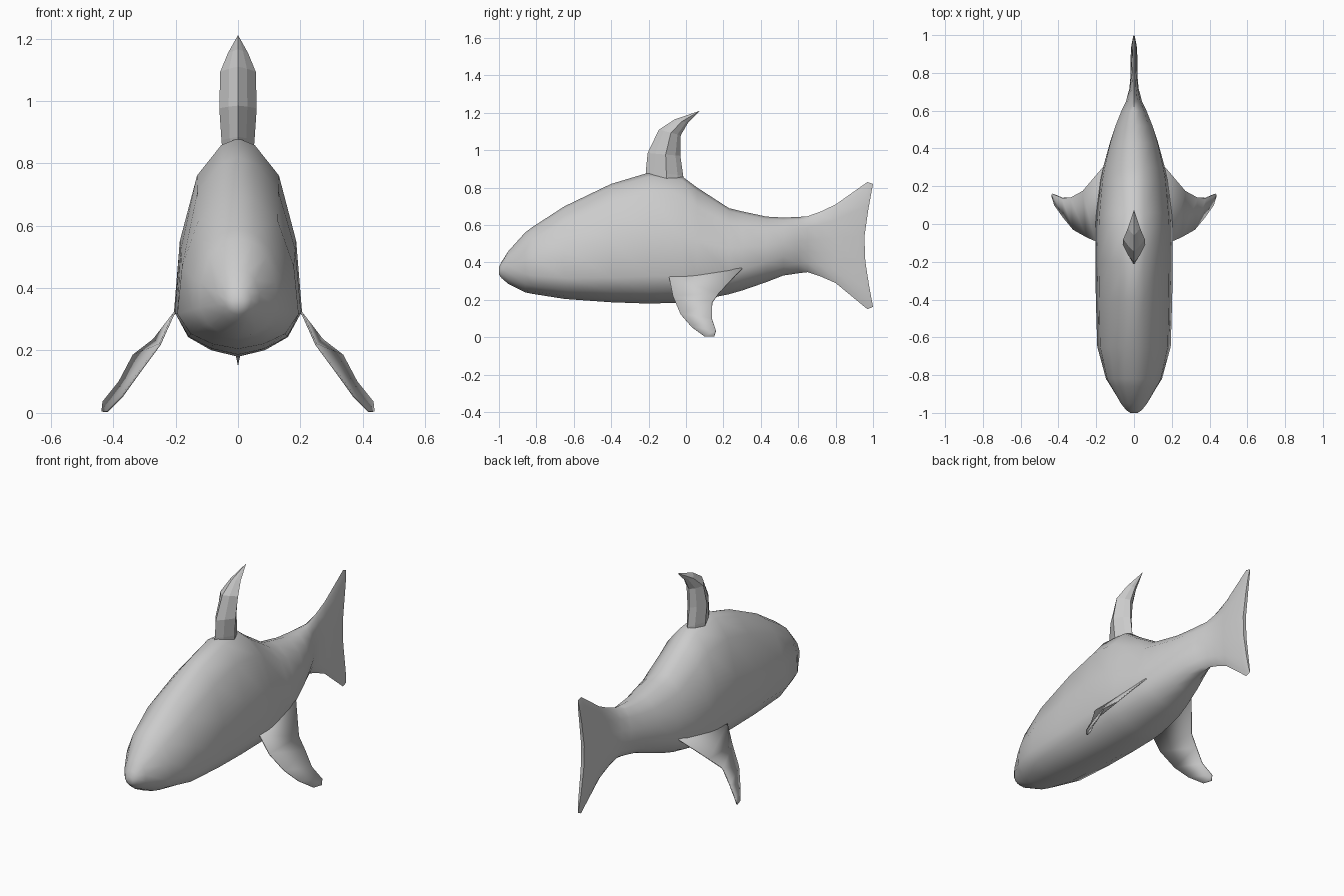
import bpy, math

if "Cube" in bpy.data.objects:
    bpy.data.objects.remove(bpy.data.objects["Cube"])

grey = bpy.data.materials.new("plain_grey")
grey.diffuse_color = (0.6, 0.6, 0.6, 1)
grey.use_nodes = True
grey.node_tree.nodes["Principled BSDF"].inputs["Base Color"].default_value = grey.diffuse_color


def make(name, verts, faces, smooth=None):
    me = bpy.data.meshes.new(name)
    me.from_pydata(verts, [], faces)
    me.materials.append(grey)
    ob = bpy.data.objects.new(name, me)
    bpy.context.collection.objects.link(ob)
    bpy.ops.object.select_all(action='DESELECT')
    ob.select_set(True)
    bpy.context.view_layer.objects.active = ob
    bpy.ops.object.mode_set(mode='EDIT')
    bpy.ops.mesh.select_all(action='SELECT')
    bpy.ops.mesh.normals_make_consistent(inside=False)
    bpy.ops.object.mode_set(mode='OBJECT')
    if smooth:
        bpy.ops.object.shade_smooth_by_angle(angle=math.radians(smooth))
    return ob


def loft(name, rings, smooth=None):
    n = len(rings[0])
    verts = [p for r in rings for p in r]
    faces = [(i * n + j, i * n + (j + 1) % n, (i + 1) * n + (j + 1) % n, (i + 1) * n + j)
             for i in range(len(rings) - 1) for j in range(n)]
    faces.append(tuple(range(n)))
    last = (len(rings) - 1) * n
    # close the far end with strips across the two mirrored halves
    for j in range(n // 2):
        a, b, c, d = j, j + 1, (n - j - 1) % n, (n - j) % n
        quad = []
        for k in (a, b, c, d):
            if last + k not in quad:
                quad.append(last + k)
        faces.append(tuple(quad))
    return make(name, verts, faces, smooth)


# Body and tail: y, top, bottom, half width, roundness, notch of trailing edge
stations = [
    (-1.00, .375, .335, .02, 1, 0), (-.985, .405, .315, .042, 1, 0),
    (-.95, .46, .285, .07, .9, 0), (-.86, .56, .24, .125, .6, 0),
    (-.82, .59, .232, .15, .4, 0), (-.65, .70, .205, .195, .1, 0),
    (-.40, .82, .187, .202, 0, 0), (-.20, .88, .18, .205, 0, 0),
    (-.02, .86, .185, .205, 0, 0), (.06, .80, .195, .20, 0, 0),
    (.23, .69, .23, .18, .2, 0), (.30, .673, .25, .165, .35, 0),
    (.43, .645, .295, .13, .6, 0), (.52, .64, .33, .10, .8, 0),
    (.60, .643, .342, .066, 1, 0), (.65, .647, .348, .042, 1, 0),
    (.72, .672, .325, .024, 1, 0), (.80, .71, .29, .018, 1, .01),
    (.97, .83, .15, .017, 1, .05), (1.00, .82, .163, .010, 1, .05),
]
# pear-shaped and round half sections, as width and height fractions
pear = [(0, 1), (.26, .97), (.64, .83), (.91, .53), (1, .21), (.78, .09), (.42, .03), (0, 0)]
oval = [(0, 1), (.45, .95), (.8, .8), (1, .57), (.97, .37), (.75, .17), (.42, .05), (0, 0)]
rings = []
for y, top, bot, w, t, notch in stations:
    half = []
    for (pw, ph), (ow, oh) in zip(pear, oval):
        fw, fh = pw + (ow - pw) * t, ph + (oh - ph) * t
        half.append((fw * w, y - notch * (1 - abs(2 * fh - 1) ** 1.3), bot + (top - bot) * fh))
    rings.append(half + [(-x, yy, z) for x, yy, z in half[-2:0:-1]])
loft("body_and_tail", rings, 60)

# Dorsal fin: faceted curved horn; front (y, z), rear (y, z), half width
horn = [((-.215, .83), (-.01, .80), .048), ((-.215, .885), (-.015, .865), .053),
        ((-.205, .985), (-.03, .97), .060), ((-.145, 1.11), (-.028, 1.08), .057),
        ((-.06, 1.165), (.01, 1.145), .032), ((.072, 1.21), (.074, 1.209), .001)]
rings = []
for (y0, z0), (y1, z1), w in horn:
    half = [(fx * w, y0 + (y1 - y0) * f, z0 + (z1 - z0) * f)
            for fx, f in ((0, 0), (.5, .22), (1, .55), (.5, .85), (0, 1))]
    rings.append(half + [(-x, y, z) for x, y, z in half[-2:0:-1]])
loft("dorsal_fin", rings)

# Pectoral fins: thin swept blades between a leading and a trailing edge
lead = [(.17, -.09, .325), (.205, -.09, .32), (.25, -.07, .22), (.32, -.03, .125),
        (.37, .03, .055), (.42, .10, .004)]
trail = [(.13, .30, .372), (.165, .30, .368), (.27, .175, .235), (.335, .14, .185),
         (.38, .138, .10), (.432, .16, .035)]
tip = (.435, .15, .004)
for side, name in ((1, "pectoral_fin_right"), (-1, "pectoral_fin_left")):
    verts = [(side * x, y, z) for pair in zip(lead, trail) for x, y, z in pair]
    verts.append((side * tip[0], tip[1], tip[2]))
    k = len(lead)
    faces = [(2 * i, 2 * i + 1, 2 * i + 3, 2 * i + 2) for i in range(k - 1)]
    faces.append((2 * k - 2, 2 * k - 1, 2 * k))
    fin = make(name, verts, faces, 40)
    mod = fin.modifiers.new("thickness", 'SOLIDIFY')
    mod.thickness = .006
    mod.offset = 0
